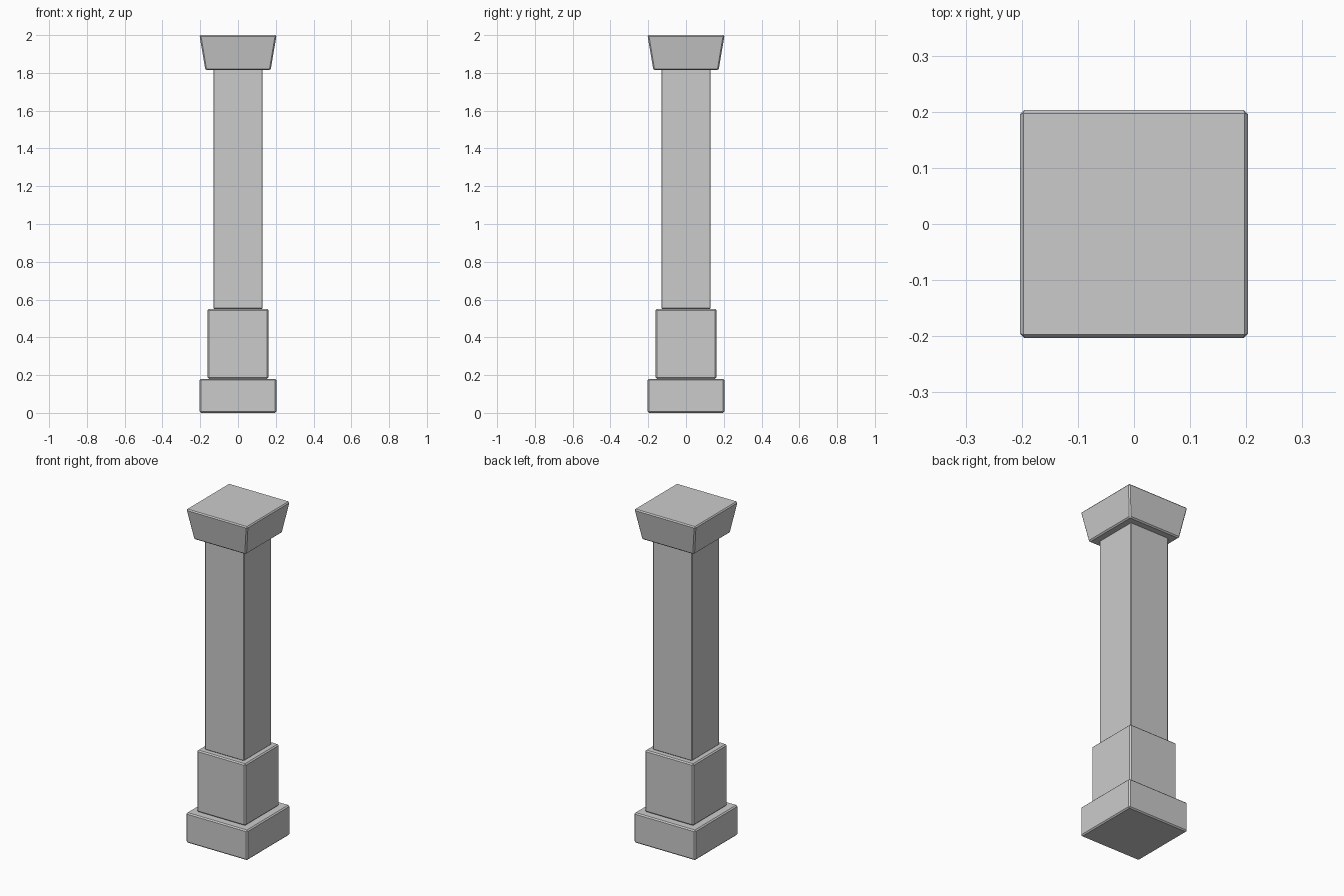
import bpy, bmesh

if "Cube" in bpy.data.objects:
    bpy.data.objects.remove(bpy.data.objects["Cube"])


def block(name, z0, z1, half_bottom, half_top, bevel=0.007):
    """Square block, optionally tapered, with slightly softened edges."""
    bm = bmesh.new()
    bmesh.ops.create_cube(bm, size=2)
    for v in bm.verts:
        top = v.co.z > 0
        half = half_top if top else half_bottom
        v.co = (v.co.x * half, v.co.y * half, z1 if top else z0)
    mesh = bpy.data.meshes.new(name)
    bm.to_mesh(mesh)
    bm.free()
    obj = bpy.data.objects.new(name, mesh)
    bpy.context.collection.objects.link(obj)
    mod = obj.modifiers.new("edge_bevel", 'BEVEL')
    mod.width = bevel
    mod.segments = 1
    return obj


# Stacked parts from the ground up
block("base_plinth", 0.0, 0.18, 0.203, 0.203)
block("pedestal", 0.18, 0.55, 0.161, 0.161)
block("shaft", 0.55, 1.82, 0.130, 0.130, bevel=0.004)

# Capital flaring outwards to the top
block("capital", 1.815, 2.0, 0.173, 0.204)
